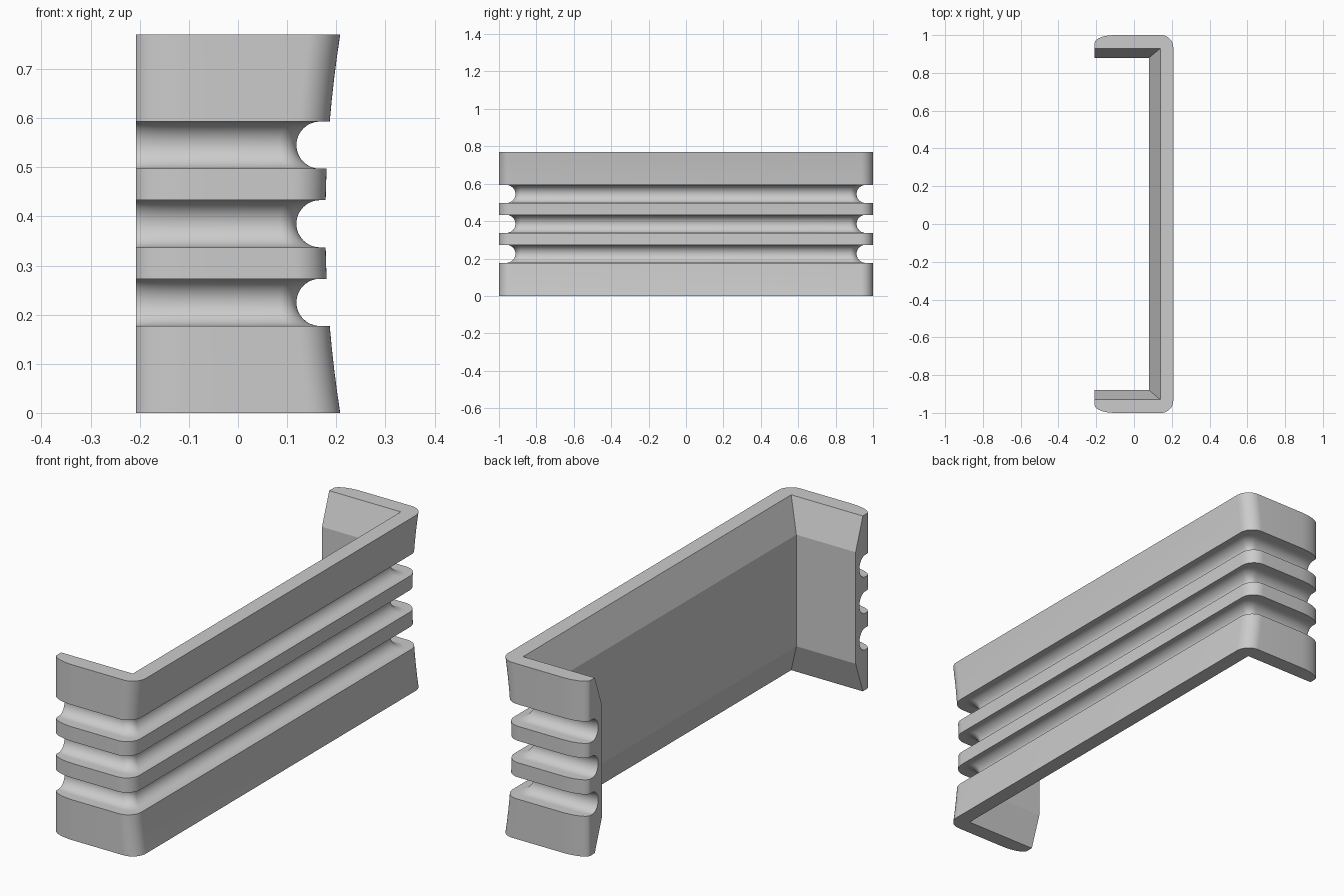
import bpy, bmesh
from math import sin, cos, pi, radians

cube = bpy.data.objects.get("Cube")
if cube:
    bpy.data.objects.remove(cube)

HEIGHT, HALF_LEN, BACK = 0.77, 1.0, -0.208
MID = HEIGHT / 2
CORNER, TIP = 0.065, 0.11      # corner radius, length of the rounded arm tips
GROOVE_R, STEPS = 0.048, 12


def face_x(z):
    """The long outer face is slightly hollow from top to bottom."""
    return 0.178 + 0.03 * ((z - MID) / MID) ** 2


def outer(z):
    return (z, face_x(z), HALF_LEN, CORNER, 0.04)


def section():
    """Closed cross-section: (z, x, y, corner radius, tip rounding)."""
    pts = []
    z0 = 0.0
    for zc in (MID - 0.16, MID, MID + 0.16):
        # hollow band, then a round-bottomed groove
        pts += [outer(z0 + (zc - GROOVE_R - z0) * i / 4) for i in range(5)]
        for i in range(2 * STEPS + 1):
            a = -pi / 2 + pi * i / (2 * STEPS)
            d = GROOVE_R * cos(a)
            pts.append((zc + GROOVE_R * sin(a), 0.167 - d, 0.96 - d,
                        0.05 - 0.3 * d, 0.015 - 0.2 * d))
        z0 = zc + GROOVE_R
    pts += [outer(z0 + (HEIGHT - z0) * i / 4) for i in range(5)]
    # inner side with sloping upper and lower faces
    for z, x, y in ((HEIGHT, 0.14, 0.93), (HEIGHT - 0.14, 0.08, 0.88),
                    (0.14, 0.08, 0.88), (0, 0.14, 0.93)):
        pts.append((z, x, y, 0, 0))
    return pts


def contour(z, x, y, r, e):
    """U-shaped path in plan, mirrored across y = 0."""
    half = []
    for i in range(STEPS + 1):
        t = pi / 2 * i / STEPS
        half.append((BACK + TIP * (1 - cos(t)), y - e * (1 - sin(t)), z))
    for i in range(STEPS + 1):
        t = pi / 2 * i / STEPS
        half.append((x - r + r * sin(t), y - r + r * cos(t), z))
    return half + [(px, -py, pz) for px, py, pz in reversed(half)]


# Loft the section along the U, then cap both arm ends
bm = bmesh.new()
rows = [[bm.verts.new(p) for p in contour(*s)] for s in section()]
for a, b in zip(rows, rows[1:] + rows[:1]):
    for i in range(len(a) - 1):
        bm.faces.new((a[i], a[i + 1], b[i + 1], b[i]))
for end in (0, -1):
    bm.faces.new([row[end] for row in rows])
bmesh.ops.remove_doubles(bm, verts=bm.verts, dist=0.00005)
bmesh.ops.recalc_face_normals(bm, faces=bm.faces)

mesh = bpy.data.meshes.new("grooved_channel")
bm.to_mesh(mesh)
bm.free()
channel = bpy.data.objects.new("grooved_channel", mesh)
bpy.context.collection.objects.link(channel)

# Plain grey finish
grey = bpy.data.materials.new("light_grey")
grey.use_nodes = True
color = (0.6, 0.6, 0.6, 1)
grey.diffuse_color = color
grey.node_tree.nodes["Principled BSDF"].inputs["Base Color"].default_value = color
mesh.materials.append(grey)

bpy.ops.object.select_all(action='DESELECT')
channel.select_set(True)
bpy.context.view_layer.objects.active = channel
bpy.ops.object.shade_smooth_by_angle(angle=radians(18))
